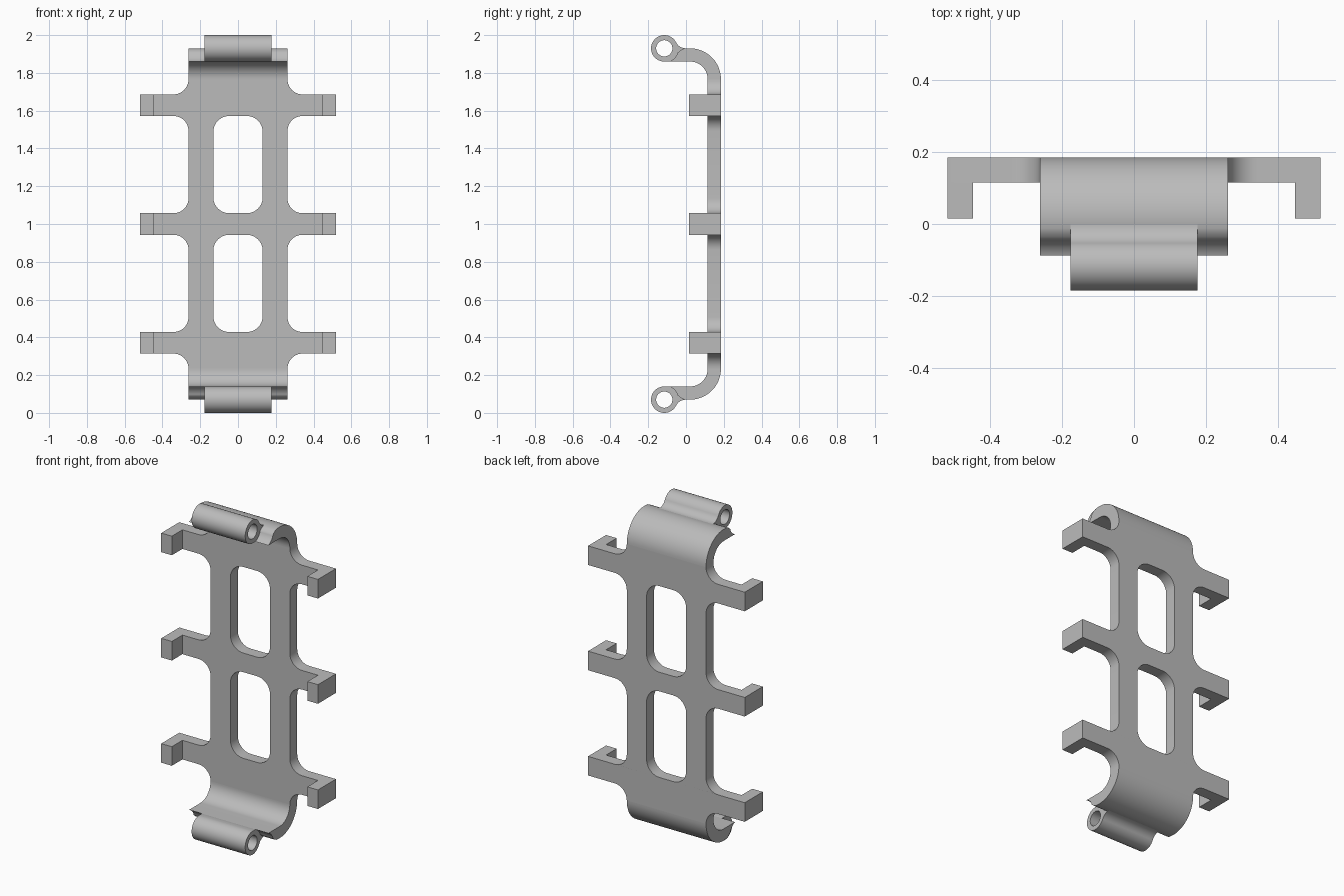
import bpy, bmesh
from math import sin, cos, asin, atan2, sqrt, pi, radians
from mathutils import Matrix, Vector

if "Cube" in bpy.data.objects:
    bpy.data.objects.remove(bpy.data.objects["Cube"], do_unlink=True)

grey = bpy.data.materials.new("plain_grey")
grey.use_nodes = True
grey.diffuse_color = (0.5, 0.5, 0.5, 1)
grey.node_tree.nodes["Principled BSDF"].inputs["Base Color"].default_value = (0.5, 0.5, 0.5, 1)

FRONTAL = Matrix(((1, 0, 0), (0, 0, -1), (0, 1, 0))).to_4x4()   # outline in x, z
SIDEWAYS = Matrix(((0, 0, 1), (1, 0, 0), (0, 1, 0))).to_4x4()   # outline in y, z


def add_part(name, bm, matrix):
    """Weld, orient and shade a bmesh, then place it as an object."""
    bm.transform(matrix)
    bmesh.ops.remove_doubles(bm, verts=bm.verts, dist=1e-5)
    bmesh.ops.recalc_face_normals(bm, faces=bm.faces)
    mesh = bpy.data.meshes.new(name)
    bm.to_mesh(mesh)
    bm.free()
    mesh.materials.clear()
    mesh.materials.append(grey)
    mesh.shade_smooth()
    mesh.set_sharp_from_angle(angle=radians(30))
    obj = bpy.data.objects.new(name, mesh)
    bpy.context.collection.objects.link(obj)
    return obj


def extrude(name, outlines, half_depth, matrix):
    """Filled outlines (inner ones become holes), extruded both ways."""
    curve = bpy.data.curves.new(name + "_outline", "CURVE")
    curve.dimensions = "2D"
    curve.fill_mode = "BOTH"
    curve.extrude = half_depth
    for pts in outlines:
        s = curve.splines.new("POLY")
        s.points.add(len(pts) - 1)
        for p, (u, v) in zip(s.points, pts):
            p.co = (u, v, 0, 1)
        s.use_cyclic_u = True
    temp = bpy.data.objects.new(name + "_outline", curve)
    bpy.context.collection.objects.link(temp)
    graph = bpy.context.evaluated_depsgraph_get()
    mesh = bpy.data.meshes.new_from_object(temp.evaluated_get(graph))
    bm = bmesh.new()
    bm.from_mesh(mesh)
    bpy.data.objects.remove(temp)
    bpy.data.curves.remove(curve)
    bpy.data.meshes.remove(mesh)
    return add_part(name, bm, matrix)


def arc(cy, cz, r, a0, a1, n=12):
    return [(cy + r * cos(a0 + (a1 - a0) * i / n),
             cz + r * sin(a0 + (a1 - a0) * i / n)) for i in range(n + 1)]


def rounded(corners, n=10):
    """Round the square corners (x, z, radius) of an outline."""
    out = []
    for i, (x, z, r) in enumerate(corners):
        p = Vector((x, z))
        if r == 0:
            out.append((x, z))
            continue
        u = (Vector(corners[i - 1][:2]) - p).normalized()
        v = (Vector(corners[(i + 1) % len(corners)][:2]) - p).normalized()
        for k in range(n + 1):
            t = k / n * pi / 2
            q = p + r * (u + v) - r * (v * cos(t) + u * sin(t))
            out.append((q.x, q.y))
    return out


# Main dimensions
RAIL, REACH, ROUND = 0.262, 0.518, 0.08
BACK, THICK = 0.185, 0.07
ARM_Z, ARM_HALF = (0.371, 1.0, 1.629), 0.057
PLATE_TOP = ARM_Z[2] + ARM_HALF + ROUND

# Flat plate with three pairs of arms and two rounded windows
right = [(RAIL, 2 - PLATE_TOP, 0)]
for z in ARM_Z:
    lo, hi = z - ARM_HALF, z + ARM_HALF
    right += [(RAIL, lo, ROUND), (REACH, lo, 0), (REACH, hi, 0), (RAIL, hi, ROUND)]
right.append((RAIL, PLATE_TOP, 0))
outline = right + [(-x, z, r) for x, z, r in reversed(right)]
windows = []
for below, above in zip(ARM_Z, ARM_Z[1:]):
    lo, hi = below + ARM_HALF, above - ARM_HALF
    windows.append(rounded([(x, z, 0.085) for x, z in
                            ((-0.131, lo), (0.131, lo), (0.131, hi), (-0.131, hi))]))
extrude("ladder_plate", [rounded(outline)] + windows, THICK / 2,
        Matrix.Translation((0, BACK - THICK / 2, 0)) @ FRONTAL)

# Forward hooks on the arm tips
HOOK_W, HOOK_FRONT = 0.07, 0.015
hook_len = BACK - THICK - HOOK_FRONT
for side, label in ((1, "left"), (-1, "right")):
    for z, level in zip(ARM_Z, ("lower", "middle", "upper")):
        bm = bmesh.new()
        bmesh.ops.create_cube(bm, size=1)
        place = Matrix.Translation((side * (REACH - HOOK_W / 2), HOOK_FRONT + hook_len / 2, z))
        add_part(f"{level}_{label}_hook", bm,
                 place @ Matrix.Diagonal((HOOK_W, hook_len, 2 * ARM_HALF, 1)))

# Curled ends with a scooped lip, hinge barrels and the webs joining them
RY, RZ, R, BORE, BARREL_HALF = -0.115, 1.93, 0.07, 0.043, 0.177
bend = RZ - PLATE_TOP
bend_y = BACK - bend
scoop = 0.075
lip = [(-0.012, RZ - 0.002), (-0.026, RZ - 0.008), (-0.036, RZ - 0.016)]
lip += arc(RY, RZ, scoop, radians(-18), -asin(THICK / scoop))
curl = (arc(bend_y, PLATE_TOP, bend, 0, pi / 2, 20) + lip
        + arc(bend_y, PLATE_TOP, bend - THICK, pi / 2, 0, 20))

fillet = 0.057
fillet_y = RY + sqrt((R + fillet) ** 2 - fillet ** 2)
meet = atan2(fillet, fillet_y - RY)
web = (arc(RY, RZ, R - 0.0005, -pi / 2, meet)
       + arc(fillet_y, RZ + fillet, fillet, pi + meet, 1.5 * pi) + lip)
barrel = [arc(RY, RZ, r, 0, 2 * pi * 47 / 48, 47) for r in (R, BORE)]

flip = Matrix.Translation((0, 0, 2)) @ Matrix.Diagonal((1, 1, -1, 1))
for level, mirror in (("upper", Matrix.Identity(4)), ("lower", flip)):
    extrude(level + "_curl", [curl], RAIL, mirror @ SIDEWAYS)
    extrude(level + "_hinge_web", [web], BARREL_HALF, mirror @ SIDEWAYS)
    extrude(level + "_hinge_barrel", barrel, BARREL_HALF, mirror @ SIDEWAYS)
